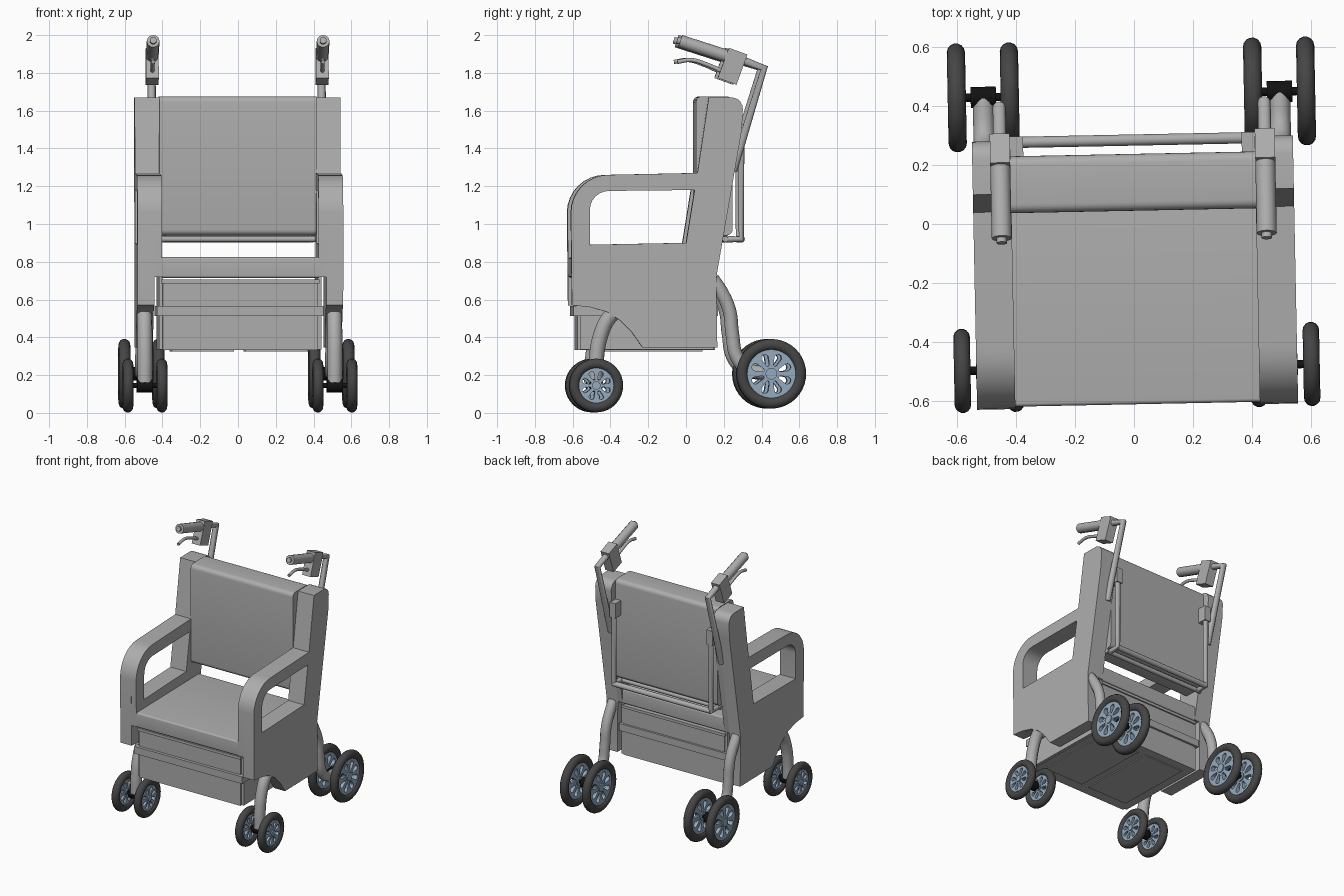
import bpy, bmesh
from math import sin, cos, pi, radians
from mathutils import Matrix, Vector

cube = bpy.data.objects.get("Cube")
if cube:
    bpy.data.objects.remove(cube)

YAW = 0.02  # the whole chair stands very slightly turned


def material(name, rgb):
    m = bpy.data.materials.new(name)
    m.use_nodes = True
    m.diffuse_color = (*rgb, 1)
    m.node_tree.nodes["Principled BSDF"].inputs["Base Color"].default_value = (*rgb, 1)
    return m


GREY = material("body grey", (0.42, 0.42, 0.42))
RUBBER = material("tyre rubber", (0.06, 0.06, 0.06))
RIM = material("rim blue grey", (0.30, 0.40, 0.52))
BLACK = material("axle black", (0.006, 0.006, 0.006))


def add(name, mesh, mat):
    obj = bpy.data.objects.new(name, mesh)
    bpy.context.collection.objects.link(obj)
    mesh.materials.clear()
    mesh.materials.append(mat)
    obj.rotation_euler.z = YAW
    bpy.ops.object.select_all(action='DESELECT')
    obj.select_set(True)
    bpy.context.view_layer.objects.active = obj
    bpy.ops.object.shade_smooth_by_angle(angle=radians(35))
    return obj


def finish(name, bm, mat):
    bmesh.ops.recalc_face_normals(bm, faces=bm.faces)
    mesh = bpy.data.meshes.new(name)
    bm.to_mesh(mesh)
    bm.free()
    return add(name, mesh, mat)


def box(name, x, y, z, mat=GREY, bevel=0, tilt=0):
    """Box from (min, max) pairs, tilted about x through its centre."""
    bm = bmesh.new()
    size = Matrix.Diagonal((x[1] - x[0], y[1] - y[0], z[1] - z[0], 1))
    mid = Vector([sum(p) / 2 for p in (x, y, z)])
    bmesh.ops.create_cube(bm, size=1, matrix=Matrix.Translation(mid)
                          @ Matrix.Rotation(tilt, 4, 'X') @ size)
    if bevel:
        edges = [e for e in bm.edges
                 if abs(e.verts[0].co.x - e.verts[1].co.x) > 1e-4]
        bmesh.ops.bevel(bm, geom=edges, offset=bevel, segments=5,
                        profile=0.5, affect='EDGES')
    return finish(name, bm, mat)


def from_curve(name, curve, mat, matrix=None):
    tmp = bpy.data.objects.new(name + " curve", curve)
    bpy.context.collection.objects.link(tmp)
    deps = bpy.context.evaluated_depsgraph_get()
    mesh = bpy.data.meshes.new_from_object(tmp.evaluated_get(deps))
    bpy.data.objects.remove(tmp)
    if matrix:
        mesh.transform(matrix)
    return add(name, mesh, mat)


def slab(name, outlines, x0, x1, mat=GREY):
    """Fill side outlines (y, z) and extrude along x; inner ones are holes."""
    c = bpy.data.curves.new(name, 'CURVE')
    c.dimensions, c.fill_mode, c.extrude = '2D', 'BOTH', abs(x1 - x0) / 2
    for pts in outlines:
        sp = c.splines.new('POLY')
        sp.points.add(len(pts) - 1)
        for p, (y, z) in zip(sp.points, pts):
            p.co = (y, z, 0, 1)
        sp.use_cyclic_u = True
    axes = Matrix(((0, 0, 1, (x0 + x1) / 2), (1, 0, 0, 0), (0, 1, 0, 0), (0, 0, 0, 1)))
    return from_curve(name, c, mat, axes)


def tube(name, pts, r, mat=GREY, smooth=True):
    c = bpy.data.curves.new(name, 'CURVE')
    c.dimensions, c.bevel_depth, c.bevel_resolution, c.use_fill_caps = '3D', r, 4, True
    sp = c.splines.new('BEZIER' if smooth else 'POLY')
    points = sp.bezier_points if smooth else sp.points
    points.add(len(pts) - 1)
    for p, co in zip(points, pts):
        if smooth:
            p.co = co
            p.handle_left_type = p.handle_right_type = 'AUTO'
        else:
            p.co = (*co, 1)
    sp.resolution_u = 6
    return from_curve(name, c, mat)


def arc(y, z, r, a0, a1, n=8):
    return [(y + r * cos(radians(a0 + (a1 - a0) * i / n)),
             z + r * sin(radians(a0 + (a1 - a0) * i / n))) for i in range(n + 1)]


def circle(r, y, z, n=40):
    return arc(y, z, r, 0, 360 - 360 / n, n - 1)


def wheel(name, x, y, z, radius, thick):
    # Tyre: a ring section spun about the axle
    bm = bmesh.new()
    ring = [bm.verts.new((x + thick * cos(a), y, z + radius - thick + thick * sin(a)))
            for a in [2 * pi * i / 14 for i in range(14)]]
    edges = [bm.edges.new((a, b)) for a, b in zip(ring, ring[1:] + ring[:1])]
    bmesh.ops.spin(bm, geom=ring + edges, cent=(x, y, z), axis=(1, 0, 0),
                   angle=2 * pi, steps=40, use_merge=True)
    bmesh.ops.remove_doubles(bm, verts=bm.verts, dist=1e-5)
    finish(name + " tyre", bm, RUBBER)
    # Rim: a disc with rounded slots between eight spokes
    rim = radius - 1.8 * thick
    outlines = [circle(rim, y, z)]
    for k in range(8):
        a = 45 * k + 22.5
        ca, sa = cos(radians(a)), sin(radians(a))
        outer = arc(0.70 * rim, 0, 0.15 * rim, -90, 90, 6)
        inner = arc(0.40 * rim, 0, 0.07 * rim, 90, 270, 4)
        outlines.append([(y + u * ca - v * sa, z + u * sa + v * ca) for u, v in outer + inner])
    slab(name + " rim", outlines, x - 0.016, x + 0.016, RIM)
    slab(name + " hub", [circle(0.24 * rim, y, z, 20)], x - 0.024, x + 0.024, RIM)


# Side panel outline: armrest, upright, wheel arch
OUTER = (arc(-0.42, 1.06, 0.2, 180, 90) + [(0.05, 1.27), (0.11, 1.67)]
         + arc(0.23, 1.61, 0.06, 90, 0, 5) + [(0.285, 1.5), (0.15, 0.72)])
ARCH = [(0.155, 0.345), (-0.24, 0.345), (-0.3, 0.43), (-0.36, 0.49),
        (-0.43, 0.535), (-0.52, 0.56), (-0.615, 0.57)]
HOLE = [(-0.52, 0.89), (-0.01, 0.9), (0.035, 1.18)] + arc(-0.42, 1.075, 0.1, 90, 180, 6)

for s, side in ((1, "left"), (-1, "right")):
    slab(side + " side panel", [OUTER + ARCH, HOLE], s * 0.455, s * 0.545)
    slab(side + " panel inner half", [OUTER + [(-0.615, 0.72)], HOLE], s * 0.415, s * 0.455)
    box(side + " drawer rail", sorted((s * 0.41, s * 0.43)), (-0.57, 0.14), (0.335, 0.72))

    # Legs
    fx = s * 0.503
    tube(side + " front leg", [(fx, y, z) for y, z in (
        (-0.49, 0.16), (-0.485, 0.28), (-0.465, 0.4), (-0.42, 0.5), (-0.35, 0.56))], 0.04)
    tube(side + " rear leg", [(fx, y, z) for y, z in (
        (0.13, 0.71), (0.18, 0.635), (0.22, 0.54), (0.235, 0.42),
        (0.262, 0.29), (0.32, 0.23), (0.43, 0.208))], 0.036)

    # Twin wheels with their axles
    for end, y, z, r, t in (("front", -0.487, 0.145, 0.143, 0.028),
                            ("rear", 0.44, 0.207, 0.185, 0.031)):
        label = side + " " + end
        for k, which in ((1, "outer"), (-1, "inner")):
            wheel(f"{label} {which}", fx + s * k * 0.09, y, z, r, t)
        slab(label + " axle", [circle(0.014, y, z, 12)], fx - 0.09, fx + 0.09, BLACK)
        slab(label + " axle block", [circle(0.036, y, z, 16)], fx - 0.043, fx + 0.043, BLACK)

    # Push handle: post, grip, brake housing and lever
    hx = s * 0.45
    tube(side + " handle post", [(hx, 0.24, 1.28), (hx, 0.405, 1.825), (hx, 0.28, 1.87)],
         0.022, smooth=False)
    tube(side + " grip", [(hx, 0.25, 1.875), (hx, -0.04, 1.968)], 0.034, smooth=False)
    tube(side + " grip tip", [(hx, -0.03, 1.965), (hx, -0.056, 1.973)], 0.018, smooth=False)
    box(side + " brake housing", (hx - 0.034, hx + 0.034), (0.185, 0.29), (1.75, 1.92),
        tilt=radians(-20))
    tube(side + " brake lever", [(hx, 0.2, 1.8), (hx, 0.1, 1.845), (hx, 0.02, 1.868),
                                 (hx, -0.055, 1.858)], 0.011)

    # Rear rack upright and its bracket
    rx = s * 0.395
    tube(side + " rack upright", [(rx, 0.25, 1.5), (rx, 0.285, 1.48), (rx, 0.285, 0.92),
                                  (rx, 0.2, 0.92)], 0.019, smooth=False)
    box(side + " rack bracket", (rx - 0.024, rx + 0.024), (0.22, 0.305), (1.42, 1.53))

# Rack cross bars
tube("rack rear bar", [(-0.395, 0.285, 0.92), (0.395, 0.285, 0.92)], 0.019, smooth=False)
tube("rack front bar", [(-0.42, 0.2, 0.92), (0.42, 0.2, 0.92)], 0.016, smooth=False)

# Backrest and seat
box("backrest", (-0.416, 0.416), (0.045, 0.238), (0.94, 1.675), bevel=0.03)
box("seat", (-0.416, 0.416), (-0.612, 0.15), (0.715, 0.825), bevel=0.012)

# Storage box under the seat, with raised bands
box("storage box", (-0.41, 0.41), (-0.583, 0.145), (0.333, 0.69))
box("storage middle band", (-0.44, 0.44), (-0.605, 0.16), (0.512, 0.565))
box("storage top band", (-0.42, 0.42), (-0.598, 0.155), (0.685, 0.705))
for s in (1, -1):
    box("storage floor plate", sorted((s * 0.03, s * 0.36)), (-0.5, 0.08), (0.326, 0.334))
